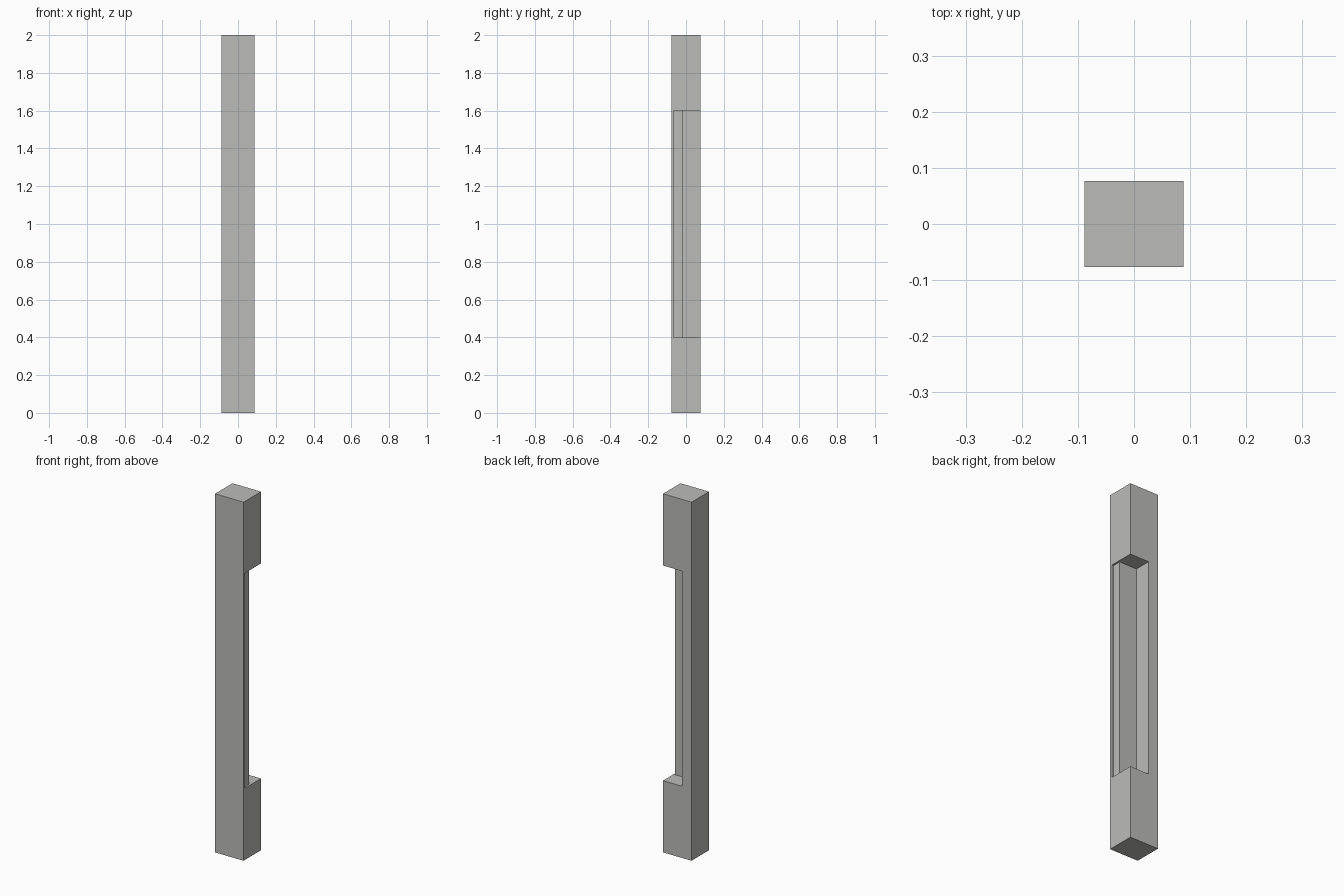
import bpy
import bmesh

if "Cube" in bpy.data.objects:
    bpy.data.objects.remove(bpy.data.objects["Cube"], do_unlink=True)

# Single plain grey finish
grey = bpy.data.materials.new("plain_grey")
grey.use_nodes = True
colour = (0.5, 0.5, 0.485, 1)
grey.diffuse_color = colour
grey.node_tree.nodes["Principled BSDF"].inputs["Base Color"].default_value = colour

HX, HY = 0.088, 0.077


def extrude_profile(name, points, z0, z1):
    """Solid prism from a counter-clockwise outline."""
    bm = bmesh.new()
    face = bm.faces.new([bm.verts.new((x, y, z0)) for x, y in points])
    top = bmesh.ops.extrude_face_region(bm, geom=[face])["geom"]
    verts = [v for v in top if isinstance(v, bmesh.types.BMVert)]
    bmesh.ops.translate(bm, verts=verts, vec=(0, 0, z1 - z0))
    bmesh.ops.recalc_face_normals(bm, faces=bm.faces)
    mesh = bpy.data.meshes.new(name)
    bm.to_mesh(mesh)
    bm.free()
    mesh.materials.append(grey)
    obj = bpy.data.objects.new(name, mesh)
    bpy.context.collection.objects.link(obj)
    return obj


# Square end blocks
square = [(-HX, -HY), (HX, -HY), (HX, HY), (-HX, HY)]
extrude_profile("bottom_block", square, 0, 0.4)
extrude_profile("top_block", square, 1.6, 2)

# Middle shaft: L-shaped section with a thin lip along the front edge
LIP_Y, STEP_Y = -0.064, -0.016
LIP_X, LEG_X = 0.078, -0.029
section = [(-HX, -HY), (HX, -HY), (HX, LIP_Y), (LIP_X, LIP_Y),
           (LIP_X, STEP_Y), (LEG_X, STEP_Y), (LEG_X, HY), (-HX, HY)]
extrude_profile("middle_shaft", section, 0.4, 1.6)
